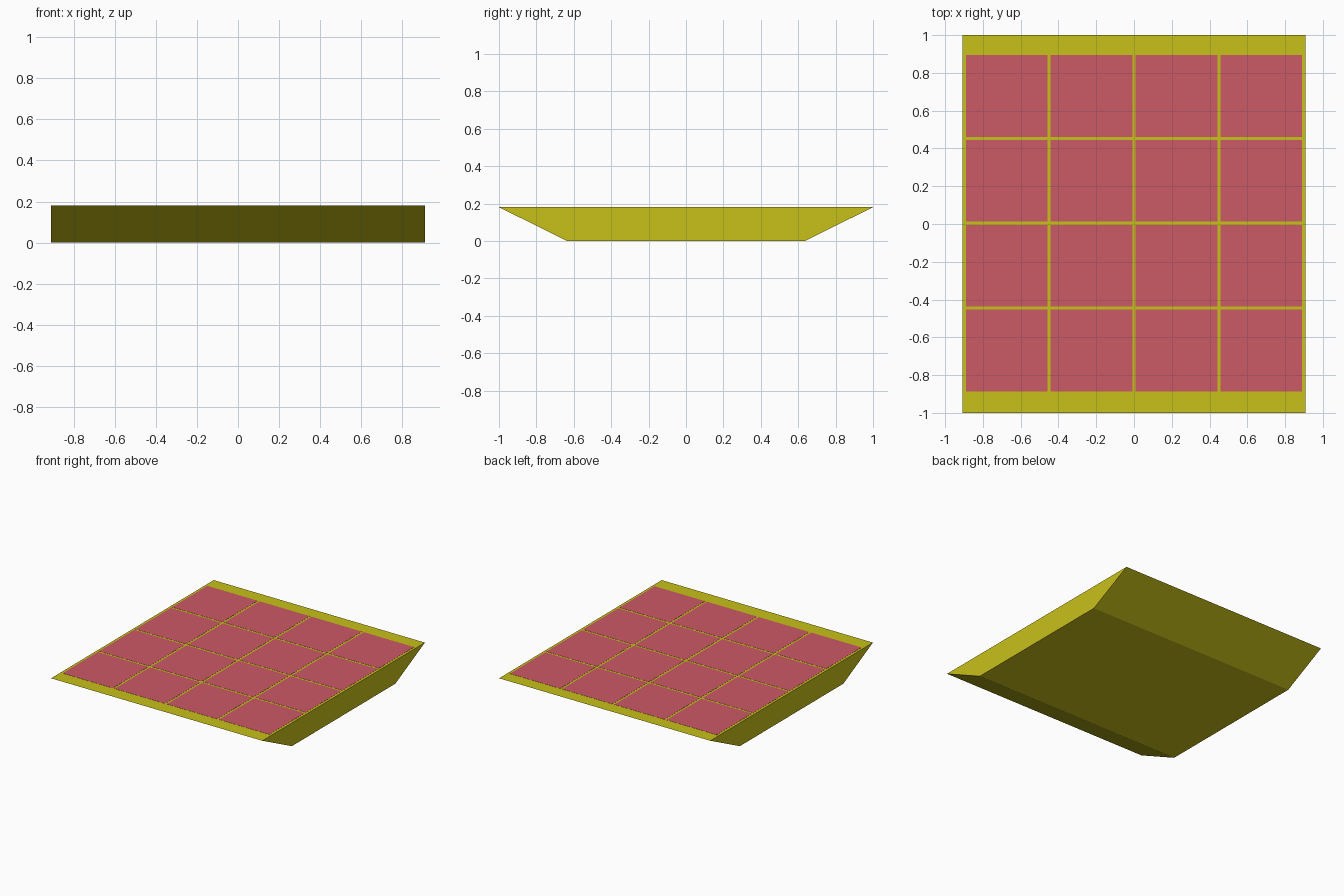
import bpy, bmesh

if "Cube" in bpy.data.objects:
    bpy.data.objects.remove(bpy.data.objects["Cube"])

HALF_X, TOP_Y, BOTTOM_Y, HEIGHT = 0.909, 1.0, 0.636, 0.181
PITCH, TILE, LIFT = 0.449, 0.433, 0.001


def material(name, color):
    mat = bpy.data.materials.new(name)
    mat.diffuse_color = color
    mat.use_nodes = True
    mat.node_tree.nodes["Principled BSDF"].inputs["Base Color"].default_value = mat.diffuse_color
    return mat


def add_object(name, bm, mat):
    bmesh.ops.recalc_face_normals(bm, faces=bm.faces[:])
    mesh = bpy.data.meshes.new(name)
    bm.to_mesh(mesh)
    bm.free()
    mesh.materials.append(mat)
    obj = bpy.data.objects.new(name, mesh)
    bpy.context.collection.objects.link(obj)
    return obj


yellow = material("yellow", (0.58, 0.53, 0.01, 1))
pink = material("pink", (0.60, 0.10, 0.13, 1))

# Tray: trapezoid profile extruded along x
bm = bmesh.new()
profile = [(-BOTTOM_Y, 0), (BOTTOM_Y, 0), (TOP_Y, HEIGHT), (-TOP_Y, HEIGHT)]
face = bm.faces.new([bm.verts.new((-HALF_X, y, z)) for y, z in profile])
side = bmesh.ops.extrude_face_region(bm, geom=[face], use_keep_orig=True)
new_verts = [v for v in side["geom"] if isinstance(v, bmesh.types.BMVert)]
bmesh.ops.translate(bm, verts=new_verts, vec=(2 * HALF_X, 0, 0))
add_object("tray_body", bm, yellow)

# Square tiles: 4 x 4 grid, barely proud of the top
for row in range(4):
    for col in range(4):
        bm = bmesh.new()
        bmesh.ops.create_cube(bm, size=1)
        bmesh.ops.scale(bm, verts=bm.verts[:], vec=(TILE, TILE, 2 * LIFT))
        tile = add_object(f"tile_{row + 1}_{col + 1}", bm, pink)
        tile.location = ((col - 1.5) * PITCH, (row - 1.5) * PITCH + 0.004, HEIGHT)
